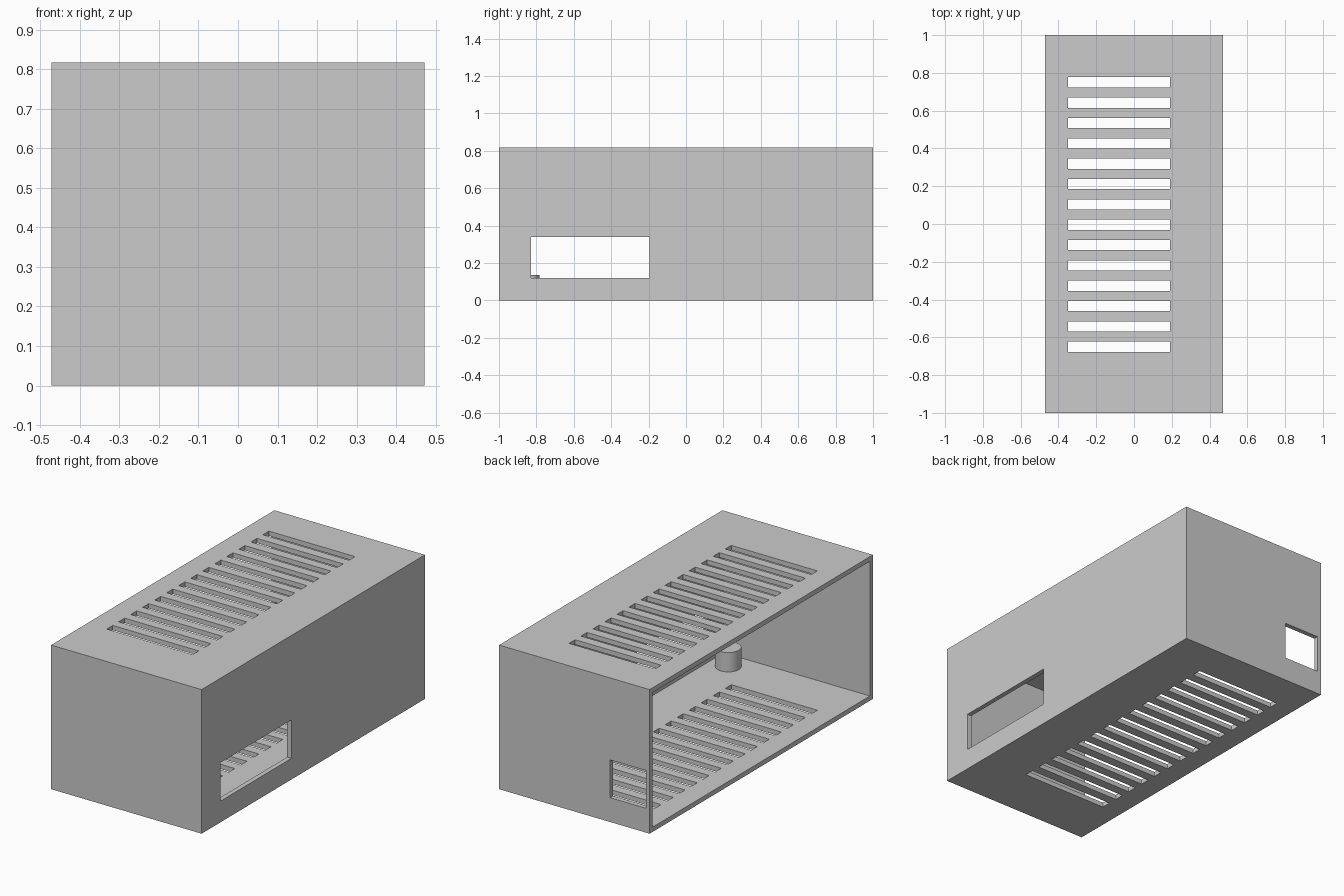
import bpy
import bmesh
from mathutils import Matrix, Vector

if "Cube" in bpy.data.objects:
    bpy.data.objects.remove(bpy.data.objects["Cube"], do_unlink=True)

HALF_X, HALF_Y, HEIGHT, WALL = 0.472, 1.0, 0.817, 0.027

grey = bpy.data.materials.new("Neutral grey")
grey.use_nodes = True
grey.diffuse_color = (0.6, 0.6, 0.6, 1)
grey.node_tree.nodes["Principled BSDF"].inputs["Base Color"].default_value = grey.diffuse_color


def add_box(bm, low, high):
    """Add an axis-aligned box between two corners."""
    low, high = Vector(low), Vector(high)
    place = Matrix.Translation((low + high) / 2) @ Matrix.Diagonal((*(high - low), 1))
    bmesh.ops.create_cube(bm, size=1, matrix=place)


def make_object(name, bm):
    mesh = bpy.data.meshes.new(name)
    bm.to_mesh(mesh)
    bm.free()
    mesh.materials.append(grey)
    obj = bpy.data.objects.new(name, mesh)
    bpy.context.collection.objects.link(obj)
    return obj


def cut(target, name, boxes):
    """Subtract a set of separate boxes from the target."""
    bm = bmesh.new()
    for low, high in boxes:
        add_box(bm, low, high)
    cutter = make_object(name, bm)
    cutter.hide_render = True
    mod = target.modifiers.new(name, "BOOLEAN")
    mod.operation, mod.solver, mod.object = "DIFFERENCE", "EXACT", cutter
    bpy.context.view_layer.objects.active = target
    bpy.ops.object.modifier_apply(modifier=mod.name)
    bpy.data.objects.remove(cutter, do_unlink=True)


# Housing: a box hollowed out and open on the -x side
bm = bmesh.new()
add_box(bm, (-HALF_X, -HALF_Y, 0), (HALF_X, HALF_Y, HEIGHT))
housing = make_object("housing", bm)
cut(housing, "cavity", [((-HALF_X - 0.1, -HALF_Y + WALL, WALL),
                         (HALF_X - WALL, HALF_Y - WALL, HEIGHT - WALL))])

# Ventilation slots through both the lid and the floor
slots = []
for i in range(14):
    y = 0.75 - i * 1.4 / 13
    slots.append(((-0.35, y - 0.027, -0.1), (0.19, y + 0.027, HEIGHT + 0.1)))
cut(housing, "vent_slots", slots)

# Windows in the long wall and in the back wall
cut(housing, "windows", [
    ((HALF_X - 0.1, -0.83, 0.12), (HALF_X + 0.1, -0.195, 0.338)),
    ((-0.449, HALF_Y - 0.1, 0.138), (-0.224, HALF_Y + 0.1, 0.352)),
])

# Round mounting post standing on the floor
bm = bmesh.new()
bottom, top = WALL - 0.005, 0.137
bmesh.ops.create_cone(bm, cap_ends=True, segments=48, radius1=0.067, radius2=0.067,
                      depth=top - bottom,
                      matrix=Matrix.Translation((0.33, -0.85, (bottom + top) / 2)))
post = make_object("mounting_post", bm)
bpy.ops.object.select_all(action="DESELECT")
post.select_set(True)
bpy.context.view_layer.objects.active = post
bpy.ops.object.shade_smooth_by_angle()
